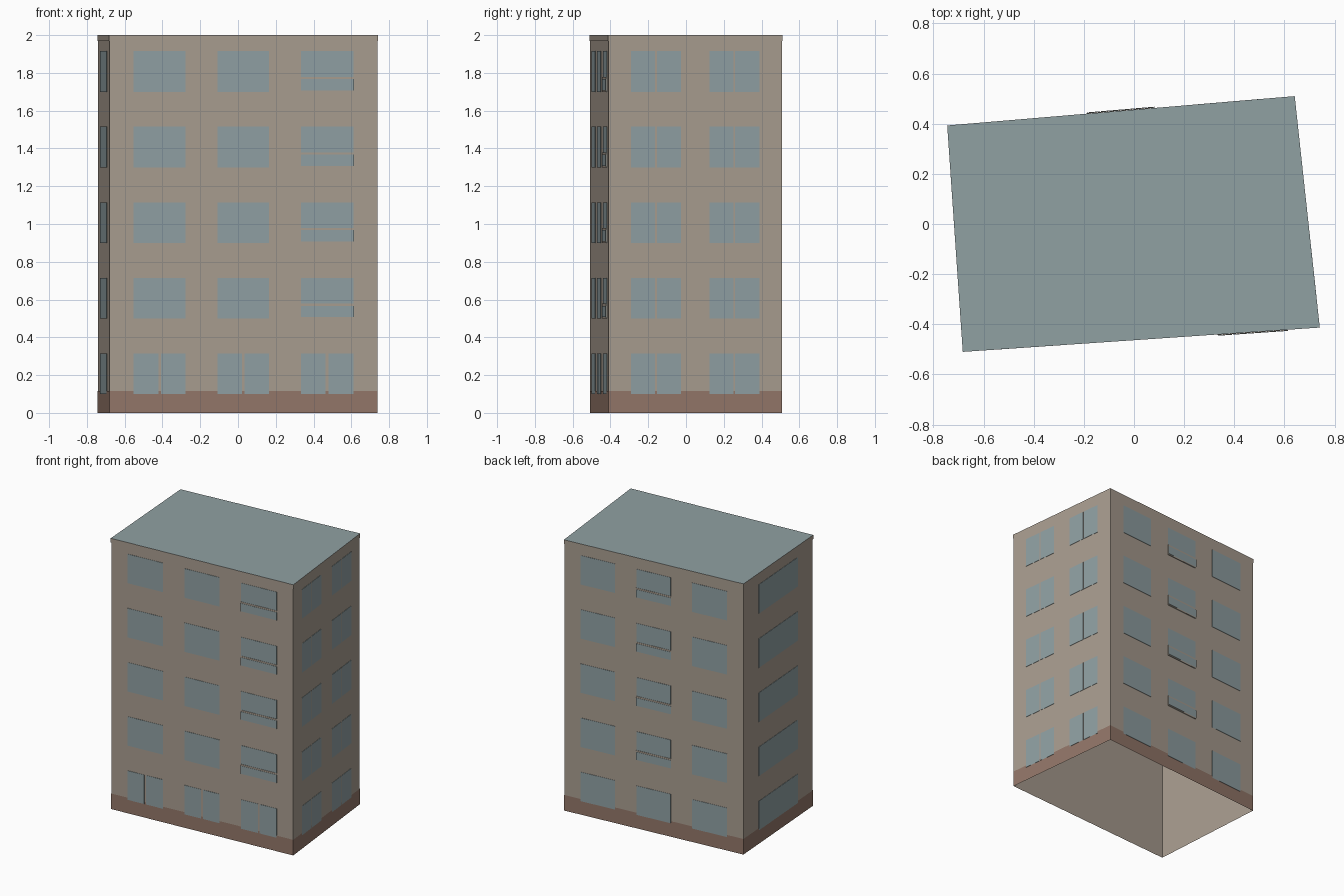
import bpy
import bmesh
from mathutils import Vector

cube = bpy.data.objects.get("Cube")
if cube:
    bpy.data.objects.remove(cube, do_unlink=True)


def material(name, rgb):
    m = bpy.data.materials.new(name)
    m.use_nodes = True
    m.diffuse_color = (*rgb, 1)
    bsdf = next(n for n in m.node_tree.nodes if n.type == 'BSDF_PRINCIPLED')
    bsdf.inputs["Base Color"].default_value = (*rgb, 1)
    return m


WALL = material("beige plaster", (0.40, 0.34, 0.28))
GLASS = material("blue grey glass", (0.28, 0.355, 0.37))
ROOF = material("blue grey roofing", (0.28, 0.355, 0.365))
BASE = material("brown plinth", (0.295, 0.185, 0.142))

# Slightly skewed footprint, counter-clockwise from the front left corner
FOOTPRINT = [Vector(p) for p in
             ((-0.68, -0.507, 0), (0.738, -0.41, 0), (0.638, 0.507, 0), (-0.742, 0.39, 0))]
UP = Vector((0, 0, 1))
FLOORS = [0.1 + 0.4 * i for i in range(5)]
WIN_H = 0.215


def finish(name, bm, mat):
    mesh = bpy.data.meshes.new(name)
    bm.to_mesh(mesh)
    bm.free()
    mesh.materials.append(mat)
    obj = bpy.data.objects.new(name, mesh)
    bpy.context.scene.collection.objects.link(obj)
    return obj


def ring(offset, z):
    return [Vector((p.x + offset * (1 if p.x > 0 else -1),
                    p.y + offset * (1 if p.y > 0 else -1), z)) for p in FOOTPRINT]


def band(name, offset, z0, z1, mat):
    """Open sheet of walls following the footprint."""
    bm = bmesh.new()
    low = [bm.verts.new(p) for p in ring(offset, z0)]
    high = [bm.verts.new(p) for p in ring(offset, z1)]
    for i in range(4):
        j = (i + 1) % 4
        bm.faces.new((low[i], low[j], high[j], high[i]))
    return finish(name, bm, mat)


def plates(name, side, rects, inner, outer, mat):
    """Thin plates on one wall; rects hold start, end (fractions), bottom, top."""
    a, b = FOOTPRINT[side], FOOTPRINT[(side + 1) % 4]
    normal = (b - a).cross(UP).normalized()
    bm = bmesh.new()
    for t0, t1, z0, z1 in rects:
        loops = []
        for d in (inner, outer):
            loops.append([bm.verts.new(a.lerp(b, t) + UP * z + normal * d)
                          for t, z in ((t0, z0), (t1, z0), (t1, z1), (t0, z1))])
        back, front = loops
        bm.faces.new(front)
        bm.faces.new(back[::-1])
        for i in range(4):
            j = (i + 1) % 4
            bm.faces.new((back[i], back[j], front[j], front[i]))
    return finish(name, bm, mat)


def panes(t0, t1, z, split):
    """One window opening, optionally divided by a slim mullion."""
    if not split:
        return [(t0, t1, z, z + WIN_H)]
    mid = (t0 + t1) / 2
    gap = 0.005
    return [(t0, mid - gap, z, z + WIN_H), (mid + gap, t1, z, z + WIN_H)]


# Walls, plinth, eaves trim and flat roof
band("walls", 0, 0, 1.995, WALL)
band("plinth", 0.0015, 0, 0.115, BASE)
band("eaves_trim", 0.003, 1.97, 2, WALL)
bm = bmesh.new()
bm.faces.new([bm.verts.new(p) for p in ring(0.003, 2)])
finish("roof", bm, ROOF)

# Windows: wall index, columns, and which floors have mullions
LONG = ((0.09, 0.284), (0.403, 0.595), (0.714, 0.91))
FACADES = (
    ("front", 0, LONG, lambda floor: floor == 0),
    ("right", 1, ((0.13, 0.418), (0.582, 0.87)), lambda floor: True),
    ("back", 2, LONG, lambda floor: False),
    ("left", 3, ((0.22, 0.78),), lambda floor: False),
)
for name, side, columns, split in FACADES:
    rects = []
    for floor, z in enumerate(FLOORS):
        for t0, t1 in columns:
            rects += panes(t0, t1, z, split(floor))
    plates(name + "_windows", side, rects, 0.0008, 0.003, GLASS)

# Shallow balconies on the upper floors: plaster frame with a glass panel
for name, side, (t0, t1) in (("front", 0, LONG[2]), ("back", 2, LONG[1])):
    frames = [(t0, t1 + 0.003, z, z + 0.078) for z in FLOORS[1:]]
    panels = [(t0, t1 + 0.003, z + 0.008, z + 0.067) for z in FLOORS[1:]]
    plates(name + "_balcony_frames", side, frames, 0.0035, 0.006, WALL)
    plates(name + "_balcony_panels", side, panels, 0.0062, 0.008, GLASS)
